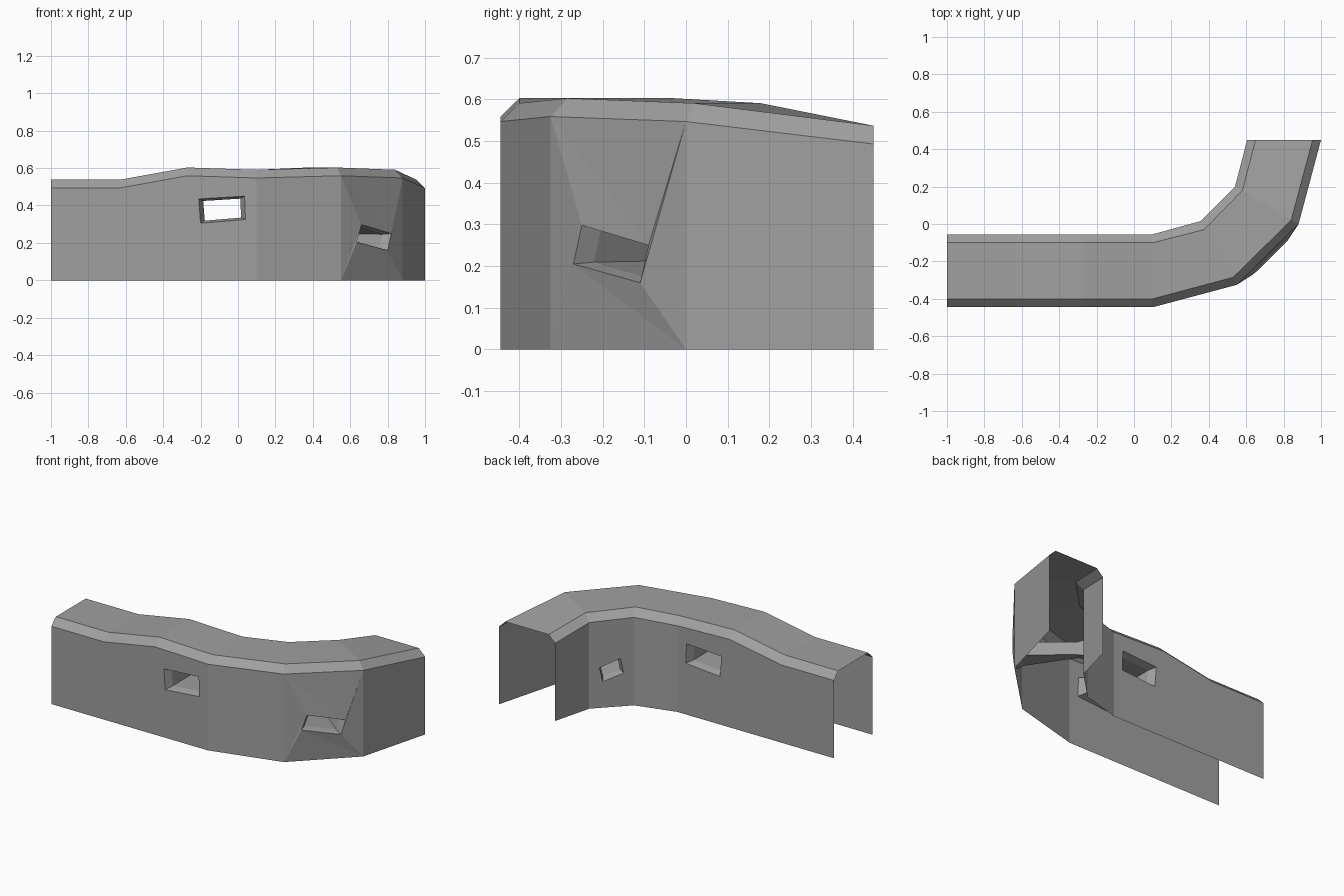
import bpy
import bmesh
from mathutils import Vector

old = bpy.data.objects.get("Cube")
if old:
    bpy.data.objects.remove(old, do_unlink=True)

stone = bpy.data.materials.new("grey_stone")
stone.use_nodes = True
GREY = (0.35, 0.35, 0.35, 1)
stone.diffuse_color = GREY
stone.node_tree.nodes["Principled BSDF"].inputs["Base Color"].default_value = GREY

BEVEL = 0.044  # height of the sloped shoulder

# Stations along the wall: outer foot, outer crest, inner crest, inner foot, crest height
straight = [(x, -0.445, x, -0.40, x, -0.10, x, -0.055, h)
            for x, h in ((-1, 0.538), (-0.63, 0.538), (-0.27, 0.603), (0.10, 0.591))]
curved = [
    (0.55, -0.325, 0.53, -0.285, 0.375, -0.03, 0.355, 0.015, 0.603),
    (0.88, 0.0, 0.84, 0.02, 0.58, 0.18, 0.54, 0.20, 0.591),
    (1.0, 0.45, 0.955, 0.45, 0.65, 0.45, 0.605, 0.45, 0.537),
]

bm = bmesh.new()


def section(ox, oy, cx, cy, dx, dy, ix, iy, top):
    """Open cross-section from the outer foot over the crest to the inner foot."""
    points = [(ox, oy, 0), (ox, oy, top - BEVEL), (cx, cy, top),
              (dx, dy, top), (ix, iy, top - BEVEL), (ix, iy, 0)]
    return [bm.verts.new(p) for p in points]


def bridge(ring_a, ring_b, split=False):
    """Join two four-corner rings."""
    for k in range(4):
        a, b = ring_a[k], ring_a[(k + 1) % 4]
        wa, wb = ring_b[k], ring_b[(k + 1) % 4]
        if split:
            bm.faces.new((a, b, wa))
            bm.faces.new((b, wb, wa))
        else:
            bm.faces.new((a, b, wb, wa))


def opening(corners, window, inward):
    """Cut a window into a wall panel; returns the narrow end of its splayed lip."""
    window = [Vector(p) for p in window]
    middle = sum(window, Vector()) / 4
    rim = [bm.verts.new(p) for p in window]
    throat = [bm.verts.new(middle + (p - middle) * 0.81 + Vector(inward) * 0.045)
              for p in window]
    bridge(corners, rim, split=True)
    bridge(rim, throat)
    return throat


# Windows: low-x bottom, high-x bottom, high-x top, low-x top
flat_window = [(-0.2, 0.305), (0.04, 0.325), (0.035, 0.45), (-0.21, 0.435)]
windows = {
    2: ([(x, -0.445, z) for x, z in flat_window], (0, 1, 0),
        [(x, -0.055, z) for x, z in flat_window], (0, -1, 0)),
    4: ([(0.635, -0.27, 0.205), (0.80, -0.11, 0.16),
         (0.82, -0.09, 0.25), (0.66, -0.25, 0.298)], (-0.7, 0.7, 0),
        [(0.4475 + s, 0.1075 + s, z) for s, z in
         ((-0.05, 0.21), (0.037, 0.165), (0.05, 0.255), (-0.037, 0.305))], (0.7, -0.7, 0)),
}

# Wall shell, with tunnels running through the windowed panels
sections = [section(*s) for s in straight + curved]
for i, (a, b) in enumerate(zip(sections, sections[1:])):
    panels = [(a[j], b[j], b[j + 1], a[j + 1]) for j in range(5)]
    if i in windows:
        front, front_in, back, back_in = windows[i]
        near = opening(panels[0], front, front_in)
        far = opening(panels[4], back[::-1], back_in)
        bridge(near, far[::-1])
        panels = panels[1:4]
    for p in panels:
        bm.faces.new(p)

mesh = bpy.data.meshes.new("curved_wall")
bm.to_mesh(mesh)
bm.free()
mesh.materials.append(stone)
wall = bpy.data.objects.new("curved_wall", mesh)
bpy.context.scene.collection.objects.link(wall)
